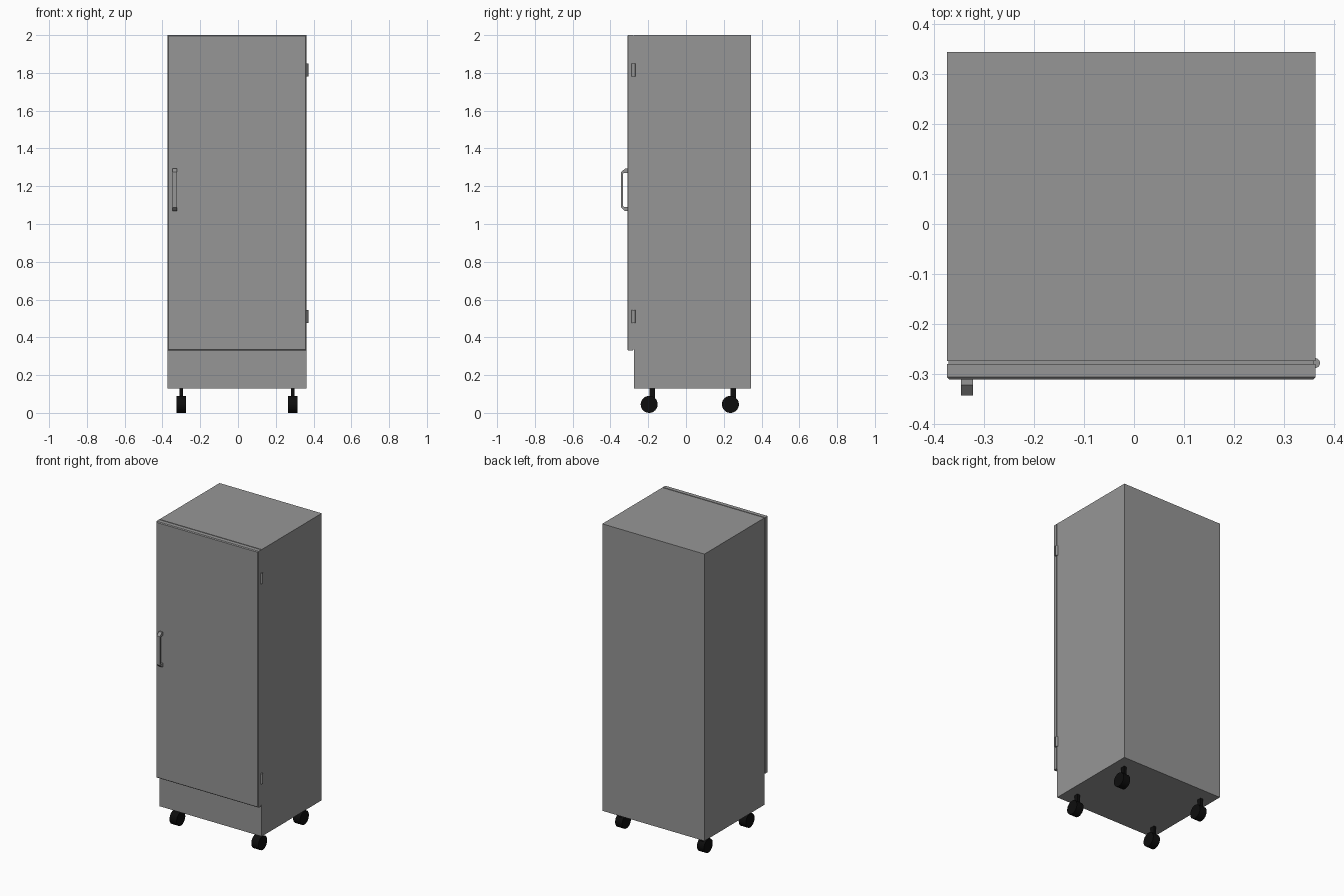
import bpy, bmesh, math
from mathutils import Matrix

if "Cube" in bpy.data.objects:
    bpy.data.objects.remove(bpy.data.objects["Cube"])


def material(name, v):
    m = bpy.data.materials.new(name)
    m.diffuse_color = (v, v, v, 1)
    m.use_nodes = True
    m.node_tree.nodes["Principled BSDF"].inputs["Base Color"].default_value = m.diffuse_color
    return m


GREY = material("grey metal", 0.305)
BLACK = material("black rubber", 0.004)


def finish(name, bm, mat):
    bmesh.ops.recalc_face_normals(bm, faces=bm.faces)
    me = bpy.data.meshes.new(name)
    bm.to_mesh(me)
    bm.free()
    me.materials.append(mat)
    ob = bpy.data.objects.new(name, me)
    bpy.context.collection.objects.link(ob)
    return ob


def box(name, x, y, z, mat):
    bm = bmesh.new()
    bmesh.ops.create_cube(bm, size=1)
    for v in bm.verts:
        v.co = [r[0] if c < 0 else r[1] for c, r in zip(v.co, (x, y, z))]
    return finish(name, bm, mat)


def cylinder(name, centre, radius, length, axis, mat, sides=32):
    bm = bmesh.new()
    bmesh.ops.create_cone(bm, cap_ends=True, segments=sides,
                          radius1=radius, radius2=radius, depth=length)
    if axis == 'X':
        bmesh.ops.rotate(bm, verts=bm.verts, matrix=Matrix.Rotation(math.pi / 2, 3, 'Y'))
    bmesh.ops.translate(bm, verts=bm.verts, vec=centre)
    for f in bm.faces:
        f.smooth = len(f.verts) == 4
    for e in bm.edges:
        e.smooth = e.calc_face_angle(0) < 0.6
    return finish(name, bm, mat)


# Cabinet body
X0, X1 = -0.374, 0.363
MID = (X0 + X1) / 2
box("cabinet_body", (X0, X1), (-0.274, 0.344), (0.13, 2.0), GREY)

# Door seal and door with a small chamfer on its front edges
box("door_seal", (X0 + 0.003, X1 - 0.003), (-0.281, -0.273), (0.335, 1.997), GREY)
door = box("door", (X0, X1), (-0.311, -0.280), (0.33, 2.0), GREY)
bm = bmesh.new()
bm.from_mesh(door.data)
front = [e for e in bm.edges if all(v.co.y < -0.3 for v in e.verts)]
bmesh.ops.bevel(bm, geom=front, offset=0.005, segments=1, affect='EDGES')
bm.to_mesh(door.data)
bm.free()

# Hinge barrels on the right edge
for label, z in (("upper", 1.815), ("lower", 0.51)):
    cylinder(label + "_hinge", (0.362, -0.278, z), 0.010, 0.068, 'Z', GREY, 16)

# Pull handle: bracket profile mirrored about its middle, extruded across x
HZ = 1.181
outer = [(-0.309, 0.113), (-0.322, 0.113), (-0.343, 0.094)]
inner = [(-0.334, 0.086), (-0.328, 0.090), (-0.309, 0.090)]
profile = (outer + [(y, -z) for y, z in reversed(outer)]
           + [(y, -z) for y, z in reversed(inner)] + inner)
bm = bmesh.new()
face = bm.faces.new([bm.verts.new((-0.346, y, HZ + z)) for y, z in profile])
ext = bmesh.ops.extrude_face_region(bm, geom=[face])
bmesh.ops.translate(bm, vec=(0.024, 0, 0),
                    verts=[g for g in ext["geom"] if isinstance(g, bmesh.types.BMVert)])
finish("door_handle", bm, GREY)

# Four casters, each a wheel with an offset stem
for side, x in (("left", MID - 0.295), ("right", MID + 0.295)):
    for end, y in (("front", -0.195), ("rear", 0.235)):
        tag = end + "_" + side
        cylinder(tag + "_wheel", (x, y, 0.045), 0.045, 0.051, 'X', BLACK)
        box(tag + "_stem", (x - 0.009, x + 0.009), (y + 0.001, y + 0.030),
            (0.05, 0.131), BLACK)
